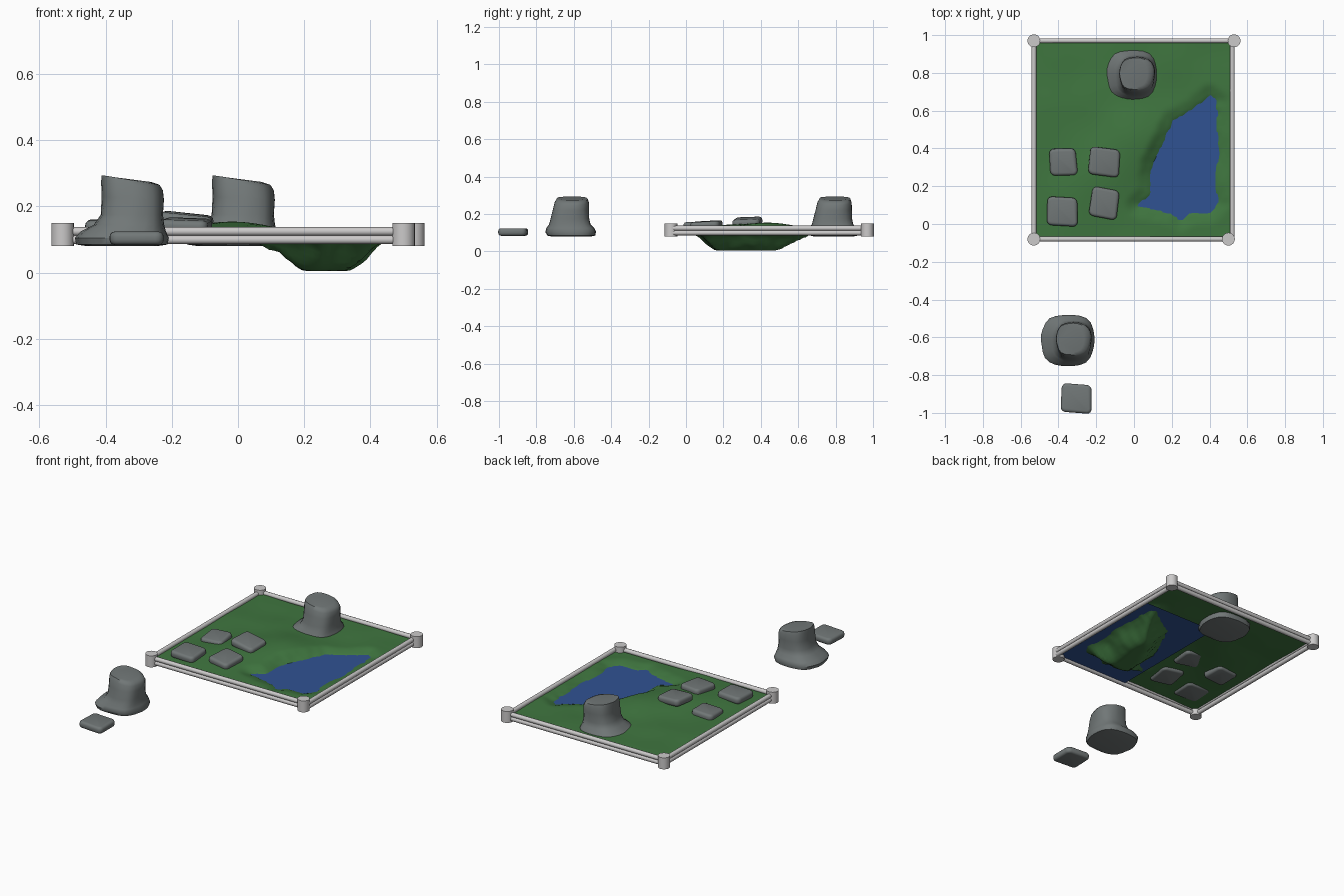
import bpy, bmesh, math
from mathutils import Vector, noise

if "Cube" in bpy.data.objects:
    bpy.data.objects.remove(bpy.data.objects["Cube"])


def mat(name, rgb):
    m = bpy.data.materials.new(name)
    m.diffuse_color = (*rgb, 1)
    m.use_nodes = True
    m.node_tree.nodes["Principled BSDF"].inputs["Base Color"].default_value = m.diffuse_color
    return m


GRASS = mat("grass_green", (0.05, 0.18, 0.05))
WATER = mat("water_blue", (0.03, 0.085, 0.29))
ROCK = mat("rock_grey", (0.165, 0.185, 0.185))
FENCE = mat("fence_light_grey", (0.6, 0.59, 0.59))


def make(name, bm, material, smooth=None):
    bmesh.ops.recalc_face_normals(bm, faces=bm.faces[:])
    me = bpy.data.meshes.new(name)
    bm.to_mesh(me)
    bm.free()
    ob = bpy.data.objects.new(name, me)
    bpy.context.collection.objects.link(ob)
    me.materials.append(material)
    if smooth:
        bpy.ops.object.select_all(action='DESELECT')
        ob.select_set(True)
        bpy.context.view_layer.objects.active = ob
        bpy.ops.object.shade_smooth_by_angle(angle=math.radians(smooth))
    return ob


# Pond outline and terrain height rule
WATER_Z = 0.10
POND = [(0.02, 0.10), (0.09, 0.16), (0.09, 0.29), (0.14, 0.40), (0.21, 0.55),
        (0.31, 0.60), (0.40, 0.68), (0.44, 0.65), (0.435, 0.50), (0.45, 0.36),
        (0.42, 0.23), (0.445, 0.11), (0.40, 0.06), (0.30, 0.06), (0.25, 0.02),
        (0.20, 0.055)]


def pond_distance(x, y):
    # signed distance to the shore, positive inside the pond
    best, inside, p = 9.0, False, Vector((x, y))
    for i, a in enumerate(POND):
        b = POND[i - 1]
        A, B = Vector(a), Vector(b)
        t = max(0, min(1, (p - A).dot(B - A) / (B - A).length_squared))
        best = min(best, (p - A - (B - A) * t).length)
        if (a[1] > y) != (b[1] > y) and \
                x < (b[0] - a[0]) * (y - a[1]) / (b[1] - a[1]) + a[0]:
            inside = not inside
    return best if inside else -best


def smoothstep(t):
    t = max(0, min(1, t))
    return t * t * (3 - 2 * t)


def bump(x, y, cx, cy, r):
    return math.exp(-((x - cx) ** 2 + (y - cy) ** 2) / (r * r))


def height(x, y):
    d = pond_distance(x, y) + 0.008 * noise.noise(Vector((x * 22, y * 22, 0)))
    if d > 0:
        return WATER_Z - 0.095 * smoothstep((d + 0.015) / 0.135)
    land = (0.118 + 0.035 * bump(x, y, -0.02, 0.45, 0.17)
            + 0.022 * bump(x, y, -0.2, 0.2, 0.2)
            + 0.008 * bump(x, y, -0.38, 0.65, 0.15)
            + 0.006 * noise.noise(Vector((x * 5, y * 5, 2))))
    return WATER_Z + (land - WATER_Z) * smoothstep((-d + 0.015) / 0.09)


# Terrain sheet with the sunken pond basin
X0, X1, Y0, Y1 = -0.53, 0.52, -0.08, 0.97
bm = bmesh.new()
bmesh.ops.create_grid(bm, x_segments=64, y_segments=64, size=0.5)
for v in bm.verts:
    x = X0 + (v.co.x + 0.5) * (X1 - X0)
    y = Y0 + (v.co.y + 0.5) * (Y1 - Y0)
    v.co = (x, y, height(x, y))
make("grass_terrain", bm, GRASS, 60)

# Water sheet, running on under the banks
bm = bmesh.new()
bm.faces.new([bm.verts.new((x, y, WATER_Z)) for x, y in
              ((0.01, -0.07), (0.515, -0.07), (0.515, 0.72), (0.01, 0.72))])
make("pond_water", bm, WATER)

# Fence: four posts joined by double rails
corners = [(-0.53, -0.08), (0.50, -0.08), (0.53, 0.97), (-0.53, 0.97)]
for i, (x, y) in enumerate(corners):
    bm = bmesh.new()
    bmesh.ops.create_cone(bm, cap_ends=True, segments=24, radius1=0.034,
                          radius2=0.034, depth=0.07)
    bmesh.ops.translate(bm, verts=bm.verts, vec=(x, y, 0.115))
    make(f"fence_post_{i + 1}", bm, FENCE, 40)

rails = [((X0, Y0), (X1, Y0)), ((X1, Y0), (X1, Y1)),
         ((X1, Y1), (X0, Y1)), ((X0, Y1), (X0, Y0))]
for i, (a, b) in enumerate(rails):
    bm = bmesh.new()
    for z in (0.0995, 0.1245):
        A, B = Vector((*a, z)), Vector((*b, z))
        geo = bmesh.ops.create_cone(bm, cap_ends=True, segments=10,
                                    radius1=0.0135, radius2=0.0135,
                                    depth=(B - A).length)
        rot = (B - A).to_track_quat('Z', 'Y').to_matrix()
        bmesh.ops.rotate(bm, verts=geo['verts'], matrix=rot)
        bmesh.ops.translate(bm, verts=geo['verts'], vec=(A + B) / 2)
    make(f"fence_rails_{i + 1}", bm, FENCE, 40)


# Big boulder: lofted rings (z, centre x, centre y, radius x, radius y, tilt)
RINGS = [(0.080, -0.010, 0.005, 0.105, 0.105, 0),
         (0.085, -0.010, 0.005, 0.138, 0.130, 0),
         (0.105, -0.010, 0.003, 0.143, 0.138, 0),
         (0.125, -0.005, 0.003, 0.130, 0.130, 0),
         (0.145, 0.012, 0.000, 0.108, 0.112, 0),
         (0.175, 0.020, 0.000, 0.096, 0.104, 0),
         (0.225, 0.022, 0.005, 0.094, 0.097, 0.05),
         (0.262, 0.020, 0.010, 0.092, 0.092, 0.15),
         (0.280, 0.016, 0.012, 0.086, 0.084, 0.17),
         (0.283, 0.008, 0.012, 0.068, 0.070, 0.13)]


def boulder(name, x, y):
    bm, n, prev = bmesh.new(), 28, None
    for z, cx, cy, rx, ry, tilt in RINGS:
        ring = []
        for k in range(n):
            a = 2 * math.pi * k / n
            c, s = math.cos(a), math.sin(a)
            lobes = 1 + 0.05 * noise.noise(Vector((c * 1.8, s * 1.8, z * 9)))
            sq = (c ** 4 + s ** 4) ** -0.12 * lobes * 0.99
            px, py = rx * c * sq, ry * s * sq
            ring.append(bm.verts.new((x + cx + px, y + cy + py,
                                      min(0.293, z - tilt * px))))
        if prev:
            for k in range(n):
                bm.faces.new((prev[k], prev[(k + 1) % n],
                              ring[(k + 1) % n], ring[k]))
        else:
            bm.faces.new(ring[::-1])
        prev = ring
    bm.faces.new(prev)
    make(name, bm, ROCK, 50)


boulder("boulder_on_grass", -0.005, 0.785)
boulder("boulder_loose", -0.34, -0.62)


# Flat stepping stones: rounded slabs (centre, size, turn, tilt x, tilt y)
def slab(name, centre, size, turn=0, tx=0, ty=0):
    bm = bmesh.new()
    bmesh.ops.create_cube(bm, size=1)
    for v in bm.verts:
        k = 0.95 + 0.05 * math.sin(v.co.x * 5 + v.co.y * 3 + 1)
        v.co = (v.co.x * size[0] * k, v.co.y * size[1] * k, v.co.z * size[2])
    bmesh.ops.bevel(bm, geom=[e for e in bm.edges
                              if abs(e.verts[0].co.z - e.verts[1].co.z) > 0.01],
                    offset=0.026, segments=4, profile=0.5, affect='EDGES')
    caps = [f for f in bm.faces if abs(f.normal.z) > 0.9]
    rims = {e for f in caps for e in f.edges}
    bmesh.ops.bevel(bm, geom=list(rims), offset=0.015, segments=3,
                    profile=0.5, affect='EDGES')
    ob = make(name, bm, ROCK, 50)
    ob.location = centre
    ob.rotation_euler = (math.radians(tx), math.radians(ty), math.radians(turn))


STONES = [((-0.380, 0.068, 0.138), (0.17, 0.16, 0.042), -2, 2, 0),
          ((-0.157, 0.112, 0.141), (0.155, 0.165, 0.042), -9, 3, 2),
          ((-0.157, 0.330, 0.157), (0.17, 0.155, 0.042), -6, 2, 6),
          ((-0.375, 0.330, 0.127), (0.15, 0.150, 0.042), 3, 4, -3),
          ((-0.305, -0.922, 0.104), (0.17, 0.16, 0.040), -3, 0, 0)]
for i, (c, s, turn, tx, ty) in enumerate(STONES):
    slab(f"stepping_stone_{i + 1}", c, s, turn, tx, ty)
